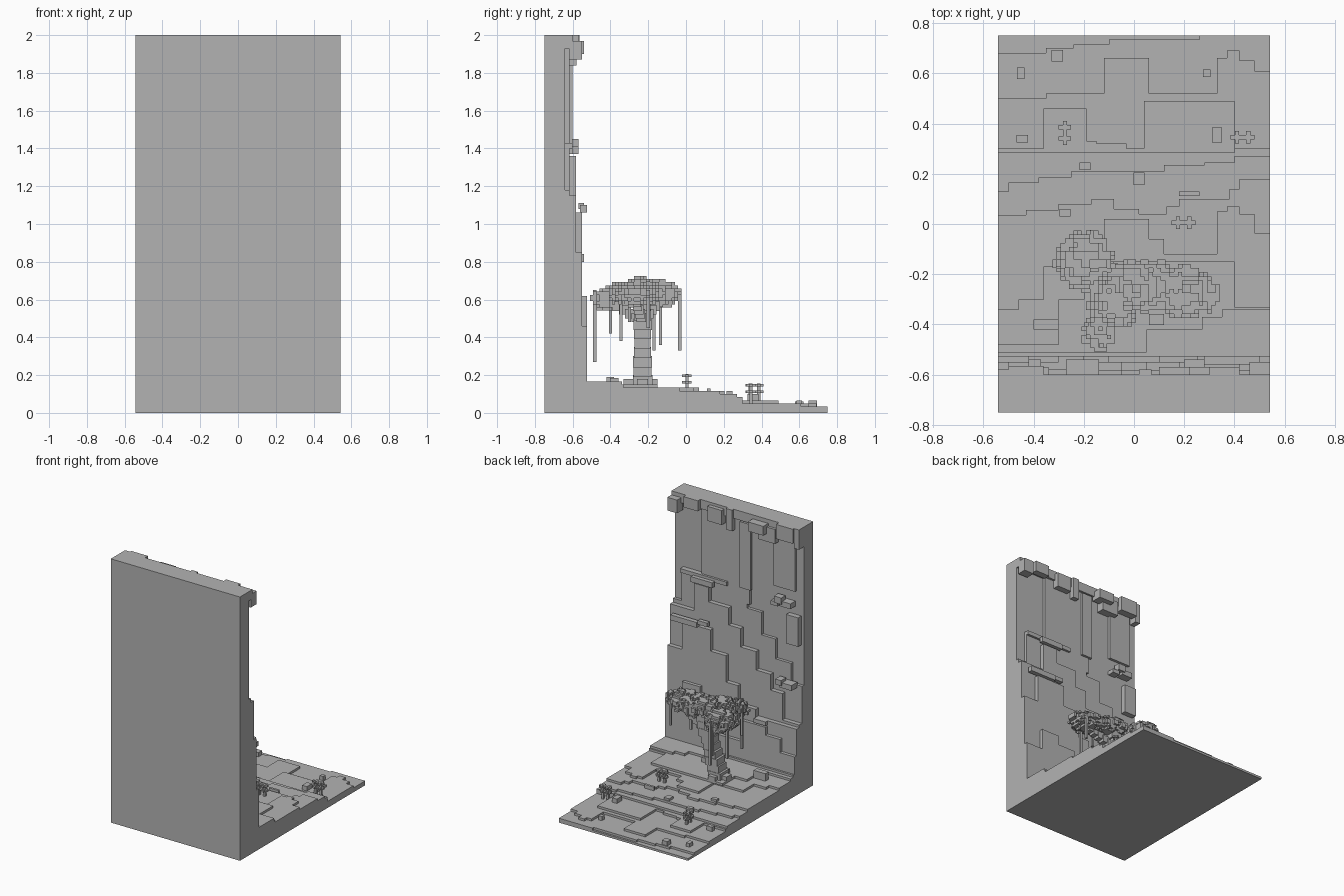
import bpy, bmesh, random
from mathutils import Vector

old = bpy.data.objects.get("Cube")
if old:
    bpy.data.objects.remove(old)

random.seed(4)
U = 1 / 60                      # block size
HX, HY = 0.5417, 0.75           # half width and half depth

stone = bpy.data.materials.new("stone grey")
stone.use_nodes = True
grey = (0.45, 0.45, 0.45, 1)
stone.diffuse_color = grey
stone.node_tree.nodes["Principled BSDF"].inputs["Base Color"].default_value = grey


def finish(name, bm):
    bmesh.ops.recalc_face_normals(bm, faces=bm.faces)
    mesh = bpy.data.meshes.new(name)
    bm.to_mesh(mesh)
    bm.free()
    mesh.materials.append(stone)
    bpy.context.collection.objects.link(bpy.data.objects.new(name, mesh))


def add_box(bm, x0, x1, y0, y1, z0, z1):
    verts = bmesh.ops.create_cube(bm, size=1)["verts"]
    for v in verts:
        v.co = Vector((x0 if v.co.x < 0 else x1, y0 if v.co.y < 0 else y1, z0 if v.co.z < 0 else z1))


def boxes(name, items):
    bm = bmesh.new()
    for item in items:
        add_box(bm, *item)
    finish(name, bm)


def stepped(name, steps, place, depth):
    """Extrude an outline whose far edge is a staircase of (start x, height)."""
    ends = [s[0] for s in steps[1:]] + [HX]
    outline = []
    for (x, h), end in zip(steps, ends):
        outline += [(x, h), (end, h)]
    bm = bmesh.new()
    verts = [bm.verts.new(place(x, h)) for x, h in [(-HX, None)] + outline + [(HX, None)]]
    face = bm.faces.new(verts)
    new = bmesh.ops.extrude_face_region(bm, geom=[face])["geom"]
    bmesh.ops.translate(bm, vec=depth, verts=[g for g in new if isinstance(g, bmesh.types.BMVert)])
    finish(name, bm)


# Ground terraces, lowest first; each is a thin layer with a stepped edge
boxes("ground_base", [(-HX, HX, -HY, HY, 0, U)])
terraces = [
    [(-HX, .68), (-.35, .7), (-.24, .715), (-.1, .735), (.26, .75)],
    [(-HX, .5), (-.35, .52), (-.12, .66), (.06, .52), (.33, .66), (.37, .69), (.42, .65), (.48, .61)],
    [(-HX, .3), (-.36, .46), (-.19, .33), (-.15, .32), (-.03, .3), (.04, .49), (.4, .3)],
    [(-HX, .285), (.4, .3)],
    [(-HX, .13), (-.5, .165), (-.38, .185), (-.25, .21), (.12, .235), (.28, .245), (.4, .27)],
    [(-HX, .035), (-.43, .055), (-.3, .08), (-.17, .1), (-.08, .06), (.02, .04),
     (.13, .07), (.18, .1), (.38, .14), (.42, .18)],
    [(-HX, -.34), (-.46, -.3), (-.36, -.17), (-.12, .02), (.06, -.06), (.12, -.12),
     (.33, .05), (.37, .07), (.42, .04), (.48, -.035)],
    [(-HX, -.48), (-.3, -.3), (-.2, -.15), (.4, -.33)],
    [(-HX, -.51), (.05, -.42), (.27, -.37), (.35, -.34)],
]
for i, steps in enumerate(terraces):
    z = (i + 1) * U
    stepped(f"ground_terrace_{i + 1}", steps,
            lambda x, h: (x, -HY if h is None else h, z), (0, 0, U))

# Cliff wall: full back slab, then thinner sheets with stepped tops
boxes("cliff_back", [(-HX, HX, -HY, -.64, 0, 2)])
sheets = [
    (-.617, [(-HX, .8), (-.45, .95), (-.32, 1.1), (-.2, 1.27), (-.08, 1.37), (.06, 1.43), (.47, 1.18)]),
    (-.583, [(-HX, .52), (-.4, .72), (-.3, .84), (-.18, .98), (-.05, 1.12), (.05, 1.25), (.22, 1.36), (.34, 1.15)]),
    (-.55, [(-HX, .5), (-.2, .56), (-.05, .7), (.05, .9), (.18, 1.06), (.42, .85)]),
    (-.525, [(-HX, .3), (-.42, .4), (-.3, .46), (-.1, .3), (.1, .55), (.25, .62), (.4, .46)]),
]
y_from = -.64
for i, (y_to, steps) in enumerate(sheets):
    stepped(f"cliff_sheet_{i + 1}", steps,
            lambda x, h: (x, y_from, 0 if h is None else h), (0, y_to - y_from, 0))
    y_from = y_to

# Upper sheets and the ragged overhanging rim
boxes("cliff_upper_sheets", [
    (-.1, .3, -.64, -.617, 1.3, 2), (-.12, -.03, -.62, -.6, 1.42, 1.92),
    (-.48, -.3, -.64, -.62, 1.5, 2), (-.52, -.42, -.64, -.6, 1.1, 1.32)])
boxes("cliff_rim", [
    (-HX, HX, -.64, -.6, 1.93, 2),
    (.46, HX, -.62, -.55, 1.87, 1.97), (.3, .42, -.62, -.57, 1.92, 2),
    (.1, .22, -.62, -.57, 1.87, 1.98), (.02, .07, -.62, -.58, 1.84, 2),
    (-.27, -.14, -.62, -.54, 1.9, 1.97), (-.34, -.2, -.64, -.58, 1.84, 1.95),
    (-.5, -.36, -.62, -.565, 1.89, 2), (-HX, -.5, -.64, -.58, 1.85, 2)])

# Ledges and clumps on the cliff
boxes("cliff_ledges", [
    (.08, .47, -.64, -.6, 1.4, 1.43), (.18, .36, -.6, -.57, 1.37, 1.41),
    (.28, .5, -.56, -.525, 1.06, 1.1), (.2, .28, -.57, -.54, 1.08, 1.11),
    (-.47, -.38, -.64, -.58, 1.38, 1.42), (-.4, -.34, -.62, -.57, 1.4, 1.45),
    (-.36, -.3, -.64, -.585, 1.37, 1.4), (-.5, -.4, -.62, -.55, .78, .82),
    (-.42, -.37, -.6, -.54, .8, .84), (-.3, -.2, -.56, -.525, .47, .5)])

# Rocks: centre x, centre y, size x, size y, top z
rocks = [(-.45, .6, .03, .045, .06), (-.305, .67, .045, .045, .065), (.29, .6, .03, .03, .065),
         (-.445, .34, .045, .03, .083), (.33, .355, .04, .06, .1), (-.195, .23, .045, .03, .115),
         (-.275, .045, .045, .03, .133), (.02, .18, .045, .05, .117), (.22, .12, .08, .017, .128),
         (.09, -.38, .06, .045, .185), (-.35, -.4, .1, .04, .19)]
boxes("rocks", [(x - a / 2, x + a / 2, y - b / 2, y + b / 2, .02, z) for x, y, a, b, z in rocks])

# Small flowers: stem with cross-shaped heads
flowers = []
for x, y, z in [(-.275, .34, .06), (-.275, .385, .06), (.41, .345, .06),
                (.455, .345, .06), (.175, .005, .11), (.22, .005, .11)]:
    h = U / 2
    flowers.append((x - h, x + h, y - h, y + h, z - .03, z + .095))
    for lift in (.045, .08):
        flowers += [(x - 3 * h, x + 3 * h, y - h, y + h, z + lift, z + lift + U * .8),
                    (x - h, x + h, y - 3 * h, y + 3 * h, z + lift, z + lift + U * .8)]
boxes("flowers", flowers)

# Leaning tree trunk, roots and branches
trunk = []
for i in range(9):
    t = i / 8
    cx, r = -.11 + .11 * t, .055 - .015 * t + random.uniform(-.006, .006)
    z = .14 + .4 * t
    trunk.append((cx - r, cx + r, -.23 - r, -.23 + r, z, z + .06))
trunk += [(-.2, -.05, -.26, -.2, .13, .18), (-.14, -.08, -.33, -.15, .13, .18)]
boxes("tree_trunk", trunk)
branches = []
for ex, ey in [(-.18, -.13), (-.13, -.43), (.22, -.27)]:
    for i in range(7):
        t = i / 6
        x, y, z = ex * t, -.23 + (ey + .23) * t, .46 + .12 * t
        branches.append((x - .025, x + .025, y - .025, y + .025, z, z + .05))
boxes("tree_branches", branches)

# Leafy crown: blocky ellipsoids merged into one voxel shell
lobes = [(-.19, -.15, .63, .115, .11, .07), (-.13, -.42, .6, .075, .08, .06),
         (.21, -.27, .63, .115, .1, .065), (0, -.25, .65, .13, .1, .065),
         (-.08, -.32, .63, .1, .1, .06), (.08, -.2, .63, .09, .06, .05)]
noise = {}
cells = set()
for cx, cy, cz, rx, ry, rz in lobes:
    for i in range(-22, 23):
        for j in range(-32, 2):
            for k in range(30, 46):
                bump = noise.setdefault((i // 2, j // 2, k // 2), random.uniform(.6, 1.35))
                d = ((i * U - cx) / rx) ** 2 + ((j * U - cy) / ry) ** 2 + ((k * U - cz) / rz) ** 2
                if d < bump and k > 31:
                    cells.add((i, j, k))
bm = bmesh.new()
for c in cells:
    for axis in range(3):
        for side in (-1, 1):
            n = Vector((0, 0, 0))
            n[axis] = side
            if tuple(int(a + b) for a, b in zip(c, n)) in cells:
                continue
            a, b = Vector((0, 0, 0)), Vector((0, 0, 0))
            a[(axis + 1) % 3] = .5
            b[(axis + 2) % 3] = .5 * side
            mid = Vector(c) + n * .5
            bm.faces.new([bm.verts.new((mid + o) * U) for o in (-a - b, a - b, a + b, b - a)])
bmesh.ops.remove_doubles(bm, verts=bm.verts, dist=.001)
finish("tree_crown", bm)

# Hanging vines: x, y, bottom z
vines = [(-.13, -.483, .27), (.2, -.345, .38), (-.18, -.033, .33), (-.25, -.135, .36),
         (.27, -.2, .45), (-.1, -.17, .33), (.13, -.3, .48), (-.19, -.4, .42)]
boxes("vines", [(x - U / 2, x + U / 2, y - U / 2, y + U / 2, z, .65) for x, y, z in vines])
